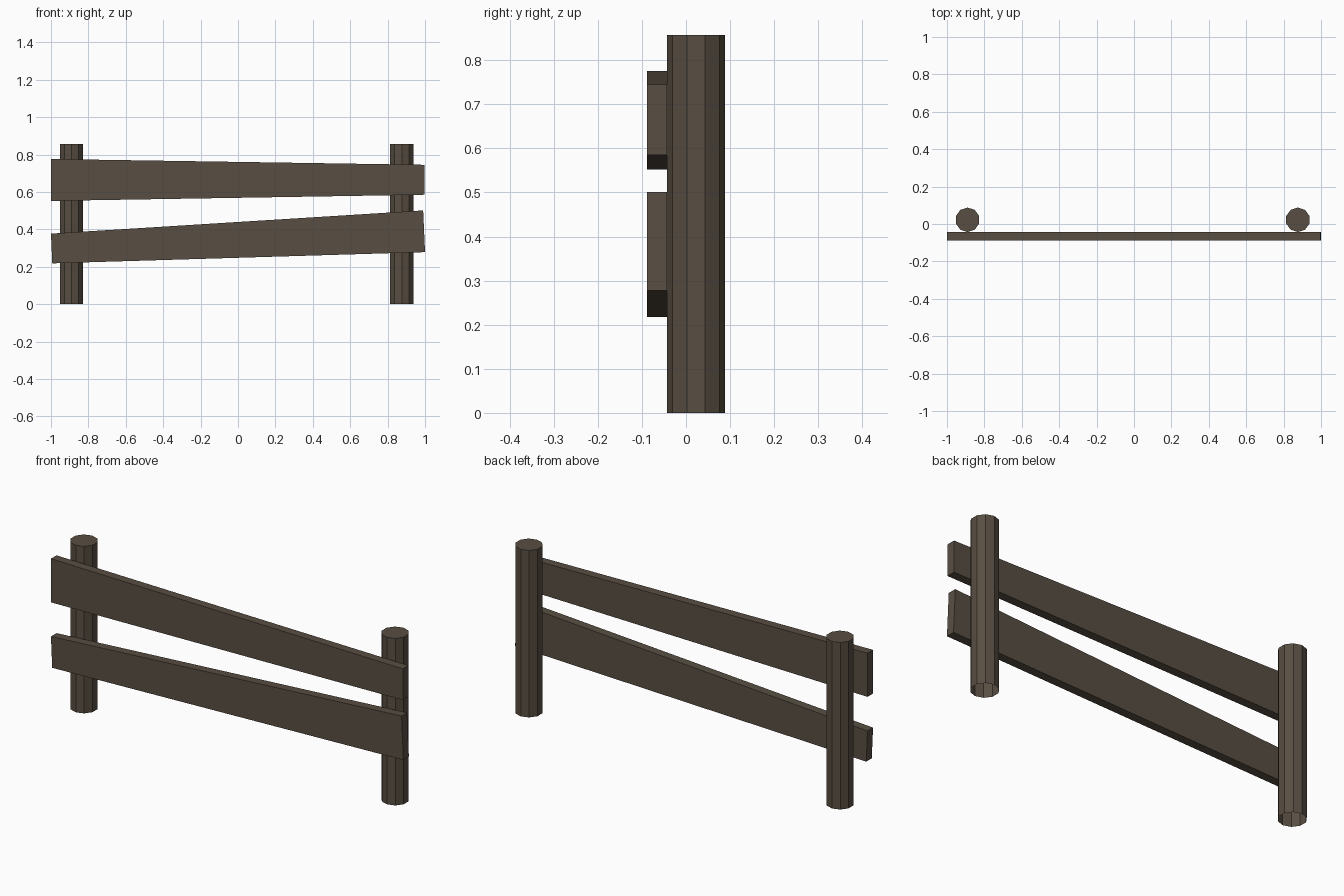
import bpy, math

if "Cube" in bpy.data.objects:
    bpy.data.objects.remove(bpy.data.objects["Cube"])

wood = bpy.data.materials.new("dark_weathered_wood")
wood.diffuse_color = (0.098, 0.077, 0.055, 1)
wood.use_nodes = True
wood.node_tree.nodes["Principled BSDF"].inputs["Base Color"].default_value = wood.diffuse_color


def make_object(name, verts, faces):
    mesh = bpy.data.meshes.new(name)
    mesh.from_pydata(verts, [], faces)
    mesh.materials.append(wood)
    mesh.update()
    obj = bpy.data.objects.new(name, mesh)
    bpy.context.collection.objects.link(obj)
    return obj


def post(name, x, y=0.0225, radius=0.0655, height=0.857, sides=10):
    """Ten-sided post with a capped top and an open foot."""
    ring = [(x + radius * math.sin(math.tau * i / sides),
             y - radius * math.cos(math.tau * i / sides)) for i in range(sides)]
    verts = [(px, py, z) for z in (0, height) for px, py in ring]
    faces = [(i, (i + 1) % sides, sides + (i + 1) % sides, sides + i)
             for i in range(sides)]
    faces.append(tuple(range(sides, 2 * sides)))
    return make_object(name, verts, faces)


def rail(name, outline, front=-0.088, back=-0.043):
    """Tapered plank from a four-point x/z outline, anticlockwise from the front."""
    n = len(outline)
    verts = [(x, y, z) for y in (front, back) for x, z in outline]
    faces = [tuple(range(n)), tuple(reversed(range(n, 2 * n)))]
    faces += [(i, n + i, n + (i + 1) % n, (i + 1) % n) for i in range(n)]
    return make_object(name, verts, faces)


# Posts
post("left_post", -0.89)
post("right_post", 0.876)

# Crooked rails nailed to the front
rail("upper_rail", [(-1.0, 0.552), (0.997, 0.585), (0.997, 0.745), (-1.0, 0.776)])
rail("lower_rail", [(-0.993, 0.218), (1.0, 0.278), (0.99, 0.501), (-1.0, 0.377)])
